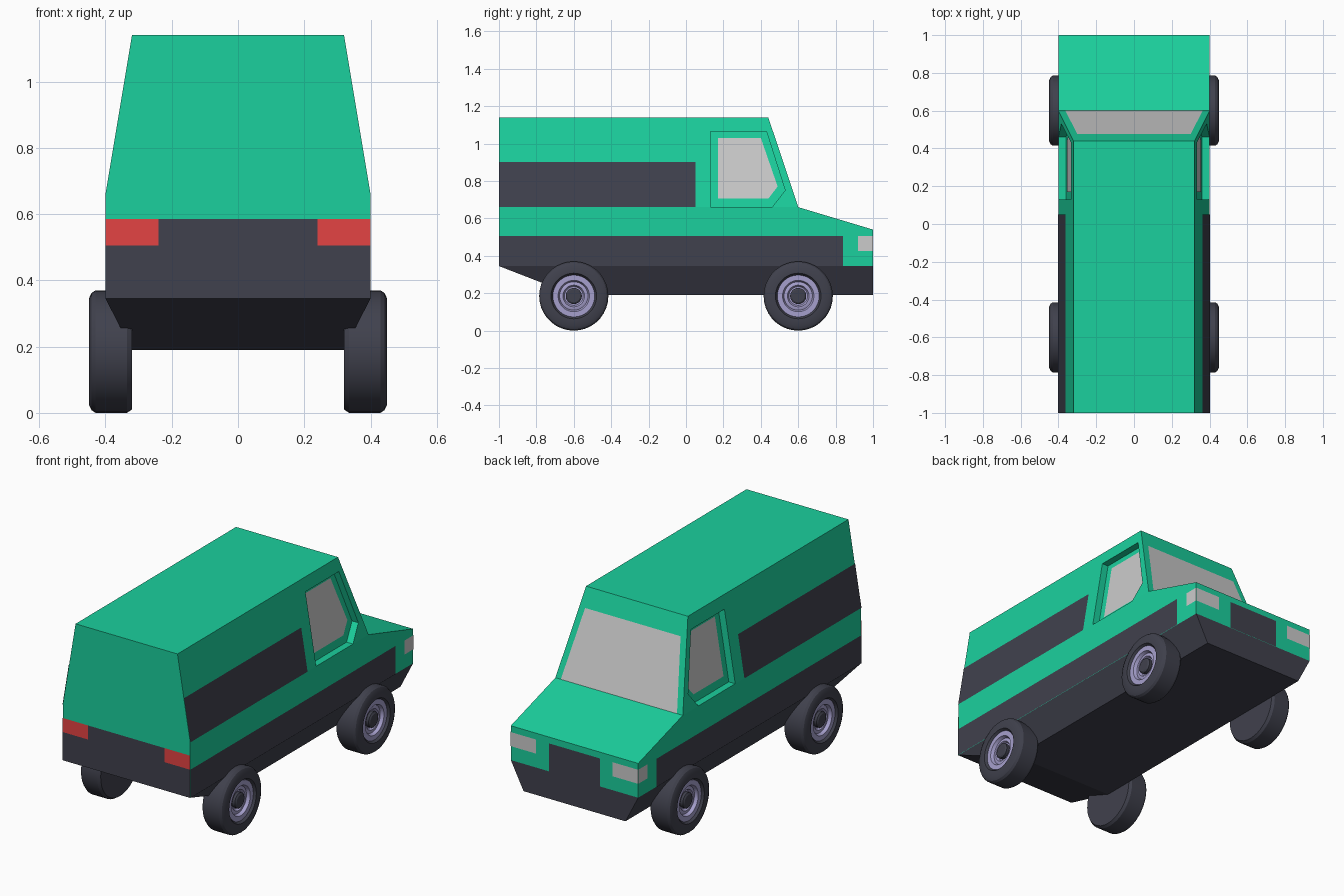
import bpy, bmesh, math
from mathutils import Vector

if "Cube" in bpy.data.objects:
    bpy.data.objects.remove(bpy.data.objects["Cube"])


def material(name, r, g, b):
    lin = [(c / 255 / 12.92 if c < 10 else ((c / 255 + 0.055) / 1.055) ** 2.4) for c in (r, g, b)]
    m = bpy.data.materials.new(name)
    m.diffuse_color = (*lin, 1)
    m.use_nodes = True
    m.node_tree.nodes["Principled BSDF"].inputs["Base Color"].default_value = m.diffuse_color
    return m


GREEN = material("green_paint", 27, 208, 157)
DARK = material("dark_trim", 64, 65, 77)
GLASS = material("pale_glass", 196, 196, 196)
RED = material("red_lens", 228, 68, 68)
RIM = material("rim_metal", 166, 160, 205)
CENTRE = Vector((0, 0, 0.55))


def add_object(name, bm, mat):
    me = bpy.data.meshes.new(name)
    bm.to_mesh(me)
    bm.free()
    me.materials.append(mat)
    ob = bpy.data.objects.new(name, me)
    bpy.context.collection.objects.link(ob)
    return ob


def shell(name, faces, mat, mirrored=()):
    """Faces across the middle, plus right-side faces repeated on the left."""
    bm = bmesh.new()
    for f in list(faces) + list(mirrored) + [[(-x, y, z) for x, y, z in g] for g in mirrored]:
        bm.faces.new([bm.verts.new(p) for p in f])
    bmesh.ops.remove_doubles(bm, verts=bm.verts, dist=1e-4)
    bmesh.ops.recalc_face_normals(bm, faces=bm.faces)
    return add_object(name, bm, mat)


def panel(name, pts, mat, both=True):
    """Flat colour panel lying just proud of the bodywork."""
    bm = bmesh.new()
    for s in ((1, -1) if both else (1,)):
        f = bm.faces.new([bm.verts.new((s * x, y, z)) for x, y, z in pts])
        f.normal_update()
        if f.normal.dot(f.calc_center_median() - CENTRE) < 0:
            f.normal_flip()
        f.normal_update()
        bmesh.ops.translate(bm, verts=f.verts[:], vec=f.normal * 0.002)
    return add_object(name, bm, mat)


def side(y, z, inset=0.0):
    """Point on the right wall, which leans in above the waistline."""
    return (0.40 - max(0, z - 0.66) / 6 - inset, y, z)


def wall_rect(y0, y1, z0, z1):
    return [side(y0, z0), side(y1, z0), side(y1, z1), side(y0, z1)]


def end_rect(y, x0, x1, z0, z1):
    return [(x0, y, z0), (x1, y, z0), (x1, y, z1), (x0, y, z1)]


def across(*pts):
    """Symmetric face from right-side points."""
    return list(pts) + [(-x, y, z) for x, y, z in reversed(pts)]


# Bodywork with recessed side windows
window = [(0.13, 0.66), (0.13, 1.065), (0.43, 1.065), (0.53, 0.75), (0.46, 0.66)]
outer = [side(*p) for p in window]
inner = [side(*p, 0.04) for p in window]
tail_low, tail_waist, tail_roof = side(-1, 0.345), side(-1, 0.66), side(-1, 1.14)
roof_front, screen_base = side(0.44, 1.14), side(0.60, 0.66)
nose_top, nose_low = side(1, 0.54), side(1, 0.345)
walls = [
    [tail_waist] + outer + [screen_base, roof_front, tail_roof],
    [tail_low, nose_low, nose_top, screen_base, outer[-1], outer[0], tail_waist],
    inner,
] + [[outer[i], outer[(i + 1) % 5], inner[(i + 1) % 5], inner[i]] for i in range(5)]
shell("van_body", [
    across(tail_low, tail_waist, tail_roof),
    across(tail_roof, roof_front),
    across(roof_front, screen_base),
    across(screen_base, nose_top),
    across(nose_top, nose_low),
    across(nose_low, tail_low),
], GREEN, walls)

# Tapered underbody
floor_back, floor_front = (0.32, -0.60, 0.19), (0.32, 1.0, 0.19)
shell("underbody", [
    across(tail_low, floor_back),
    across(floor_back, floor_front),
    across(floor_front, nose_low),
    across(nose_low, tail_low),
], DARK, [[tail_low, nose_low, floor_front, floor_back]])

# Glass
pane = [(0.17, 0.705), (0.17, 1.03), (0.40, 1.03), (0.49, 0.77), (0.44, 0.705)]
panel("side_window", [side(*p, 0.04) for p in pane], GLASS)
panel("windscreen", across((0.30, 0.475, 1.035), (0.365, 0.60, 0.66)), GLASS, False)

# Dark side and end trim
panel("upper_side_stripe", wall_rect(-1, 0.05, 0.66, 0.90), DARK)
panel("lower_side_stripe", wall_rect(-1, 0.84, 0.345, 0.505), DARK)
panel("grille", end_rect(1, -0.16, 0.16, 0.345, 0.505), DARK, False)
panel("rear_bumper", across((0.40, -1, 0.345), (0.40, -1, 0.505), (0.24, -1, 0.505), (0.24, -1, 0.585)),
      DARK, False)

# Lamps
panel("tail_light", end_rect(-1, 0.24, 0.40, 0.505, 0.585), RED)
panel("headlight", end_rect(1, 0.24, 0.40, 0.425, 0.505), GLASS)
panel("headlight_side", wall_rect(0.92, 1, 0.425, 0.505), GLASS)


# Wheels: profiles are (radius, distance from the van's middle)
def lathe(name, profile, y, s, mat, n=36):
    bm = bmesh.new()
    rings = [[bm.verts.new((s * x, y + r * math.cos(2 * math.pi * i / n),
                            0.185 + r * math.sin(2 * math.pi * i / n))) for i in range(n)]
             for r, x in profile]
    for a, b in zip(rings, rings[1:]):
        for i in range(n):
            j = (i + 1) % n
            bm.faces.new((a[i], a[j], b[j], b[i]))
    bmesh.ops.remove_doubles(bm, verts=bm.verts, dist=1e-5)
    bmesh.ops.recalc_face_normals(bm, faces=bm.faces)
    ob = add_object(name, bm, mat)
    bpy.ops.object.select_all(action='DESELECT')
    ob.select_set(True)
    bpy.context.view_layer.objects.active = ob
    bpy.ops.object.shade_smooth_by_angle(angle=math.radians(30))


TYRE = [(0, 0.32), (0.175, 0.32), (0.185, 0.335), (0.185, 0.43), (0.177, 0.442), (0.16, 0.45),
        (0.122, 0.45), (0.112, 0.435), (0.112, 0.40), (0, 0.40)]
DISC = [(0, 0.395), (0.112, 0.395), (0.112, 0.438), (0.084, 0.438), (0.076, 0.42), (0.066, 0.424),
        (0.058, 0.424), (0.05, 0.41), (0, 0.41)]
HUB = [(0, 0.40), (0.043, 0.40), (0.043, 0.43), (0.034, 0.436), (0, 0.436)]
for end, y in (("rear", -0.60), ("front", 0.60)):
    for hand, s in (("right", 1), ("left", -1)):
        lathe(f"{end}_{hand}_tyre", TYRE, y, s, DARK)
        lathe(f"{end}_{hand}_rim", DISC, y, s, RIM)
        lathe(f"{end}_{hand}_hub", HUB, y, s, DARK)
